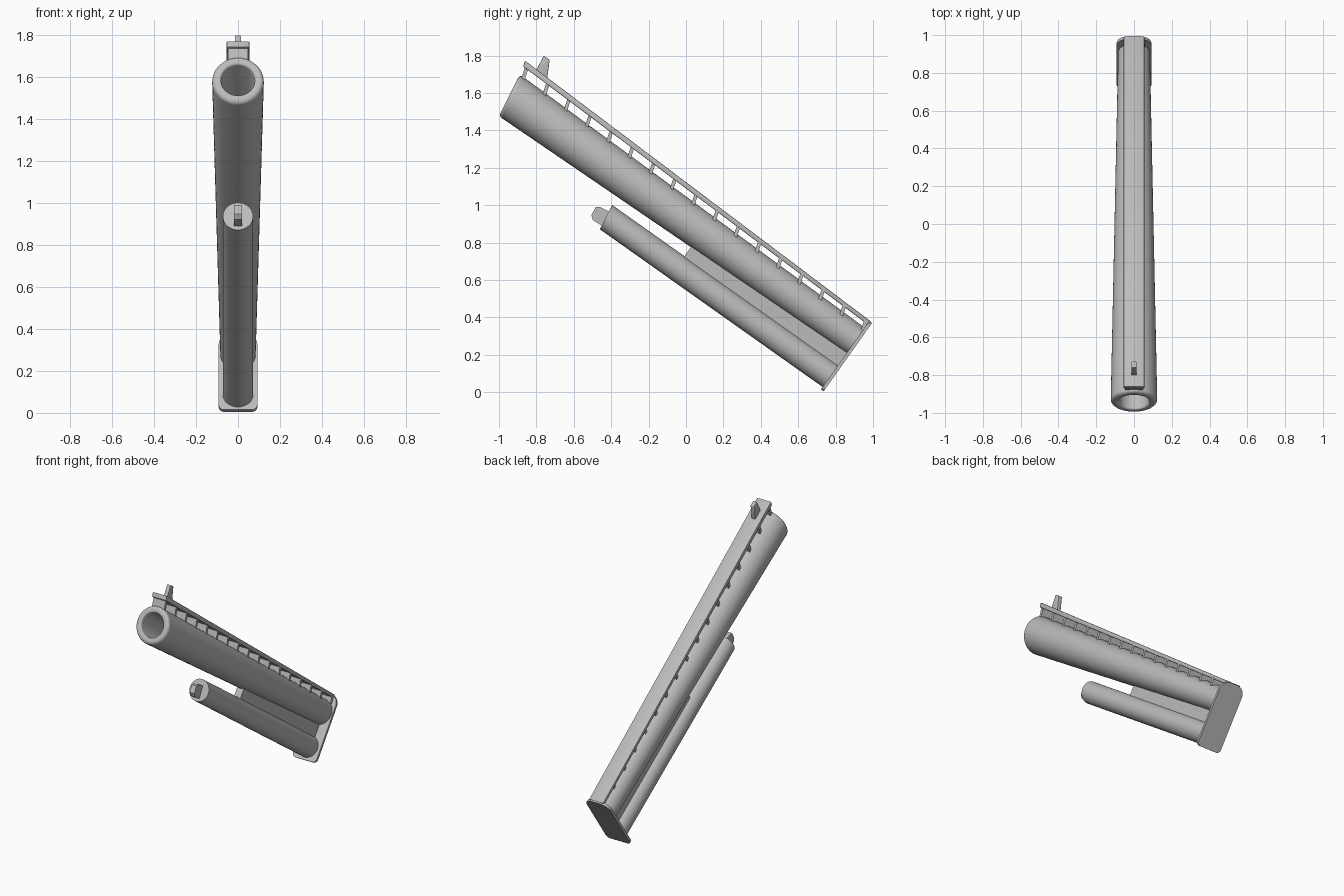
import bpy, bmesh, math
from mathutils import Matrix

cube = bpy.data.objects.get("Cube")
if cube:
    bpy.data.objects.remove(cube, do_unlink=True)

TILT = Matrix.Rotation(math.radians(-35.3), 4, 'X')
LEAN = 0.15            # slant of the front ends
REAR = -0.58           # front face of the end plate
BARREL_T, TUBE_T = 0.75, 0.517

grey = bpy.data.materials.new("plain grey")
grey.use_nodes = True
GREY = (0.5, 0.5, 0.5, 1)
grey.diffuse_color = GREY
grey.node_tree.nodes["Principled BSDF"].inputs["Base Color"].default_value = GREY


def finish(name, bm, bevel=0.0):
    """Points are (x, -distance forward, height); tilt them into place."""
    bmesh.ops.recalc_face_normals(bm, faces=bm.faces)
    if bevel:
        bmesh.ops.bevel(bm, geom=bm.edges[:], offset=bevel, segments=2,
                        profile=0.5, affect='EDGES')
    bm.transform(TILT)
    mesh = bpy.data.meshes.new(name)
    bm.to_mesh(mesh)
    bm.free()
    mesh.materials.append(grey)
    ob = bpy.data.objects.new(name, mesh)
    bpy.context.collection.objects.link(ob)
    bpy.ops.object.select_all(action='DESELECT')
    ob.select_set(True)
    bpy.context.view_layer.objects.active = ob
    bpy.ops.object.shade_smooth_by_angle(angle=math.radians(35))
    return ob


def lathe(name, profile, height, sides=48):
    """Turn (forward, radius, lean) rings about the long axis."""
    bm = bmesh.new()
    rings = []
    for s, r, lean in profile:
        ring = []
        for i in range(sides):
            a = math.tau * i / sides
            up = r * math.sin(a)
            ring.append(bm.verts.new((r * math.cos(a), -(s + lean * up), height + up)))
        rings.append(ring)
    for a, b in zip(rings, rings[1:]):
        for i in range(sides):
            j = (i + 1) % sides
            bm.faces.new((a[i], a[j], b[j], b[i]))
    bm.faces.new(rings[0])
    bm.faces.new(rings[-1])
    return finish(name, bm)


def side_slab(name, outline, half_width, centre_x=0.0, bevel=0.0):
    """Extrude a (forward, height) outline across x."""
    bm = bmesh.new()
    face = bm.faces.new([bm.verts.new((centre_x - half_width, -s, t)) for s, t in outline])
    out = bmesh.ops.extrude_face_region(bm, geom=[face])
    moved = [g for g in out["geom"] if isinstance(g, bmesh.types.BMVert)]
    bmesh.ops.translate(bm, verts=moved, vec=(2 * half_width, 0, 0))
    return finish(name, bm, bevel)


# Tapered barrel with a rounded lip and a deep bore
tip, outer, bore, lip = 1.688, 0.123, 0.08, 0.02
profile = [(REAR, 0.084, 0)]
for k in range(6):
    a = math.pi / 2 * k / 5
    profile.append((tip - lip + lip * math.sin(a), outer - lip + lip * math.cos(a), LEAN))
for k in range(4):
    a = math.pi / 2 * k / 3
    profile.append((tip - 0.01 * (1 - math.cos(a)), bore + 0.01 * (1 - math.sin(a)), LEAN))
profile.append((tip - 1.2, bore * 0.8, LEAN))
lathe("barrel", profile, BARREL_T)

# Lower tube, its end lug and the web that joins it to the barrel
lathe("lower_tube", [(REAR, 0.072, 0), (0.89, 0.072, LEAN)], TUBE_T)
side_slab("tube_lug", [(0.86, 0.468), (0.938, 0.463), (0.96, 0.48),
                       (0.966, 0.53), (0.948, 0.543), (0.87, 0.555)], 0.018)
side_slab("web", [(REAR, 0.53), (0.427, 0.53), (0.427, 0.7), (REAR, 0.7)], 0.025)

# End plate, with wider rounding at the top than at the bottom
bm = bmesh.new()
half, low, high, thick = 0.092, 0.429, 0.877, 0.018
corners = [(1, high, 0.065, 0), (-1, high, 0.065, 1), (-1, low, 0.028, 2), (1, low, 0.028, 3)]
points = []
for side, edge, r, quarter in corners:
    cx = side * (half - r)
    ct = edge - r if edge == high else edge + r
    for k in range(9):
        a = math.pi / 2 * (quarter + k / 8)
        points.append((cx + r * math.cos(a), -REAR, ct + r * math.sin(a)))
face = bm.faces.new([bm.verts.new(p) for p in points])
out = bmesh.ops.extrude_face_region(bm, geom=[face])
bmesh.ops.translate(bm, verts=[g for g in out["geom"] if isinstance(g, bmesh.types.BMVert)],
                    vec=(0, thick, 0))
finish("end_plate", bm)

# Sighting rail, rising towards the front
RAIL_REAR, RAIL_FRONT = (-0.59, 0.88), (1.726, 0.949)


def rail_top(s):
    f = (s - RAIL_REAR[0]) / (RAIL_FRONT[0] - RAIL_REAR[0])
    return RAIL_REAR[1] + f * (RAIL_FRONT[1] - RAIL_REAR[1])


side_slab("top_rail", [RAIL_REAR, RAIL_FRONT, (1.718, 0.918), (-0.585, 0.857)],
          0.055, bevel=0.005)

# Leaning posts under the rail
COUNT = 17
for i in range(COUNT):
    f = i / (COUNT - 1)
    s = -0.565 + 2.265 * f
    top = rail_top(s) - 0.012
    foot = BARREL_T + 0.065 + 0.032 * f
    drop = 0.3 * (top - foot)
    side_slab(f"rail_post_{i + 1}", [(s - 0.009, top), (s + 0.011, top),
                                     (s + 0.011 - drop, foot), (s - 0.009 - drop, foot)],
              0.047, centre_x=0.01 * (1 - f))

# Front sight blade
side_slab("front_sight", [(1.648, 0.93), (1.57, 0.93), (1.622, 1.03), (1.66, 1.028)],
          0.014, bevel=0.003)
